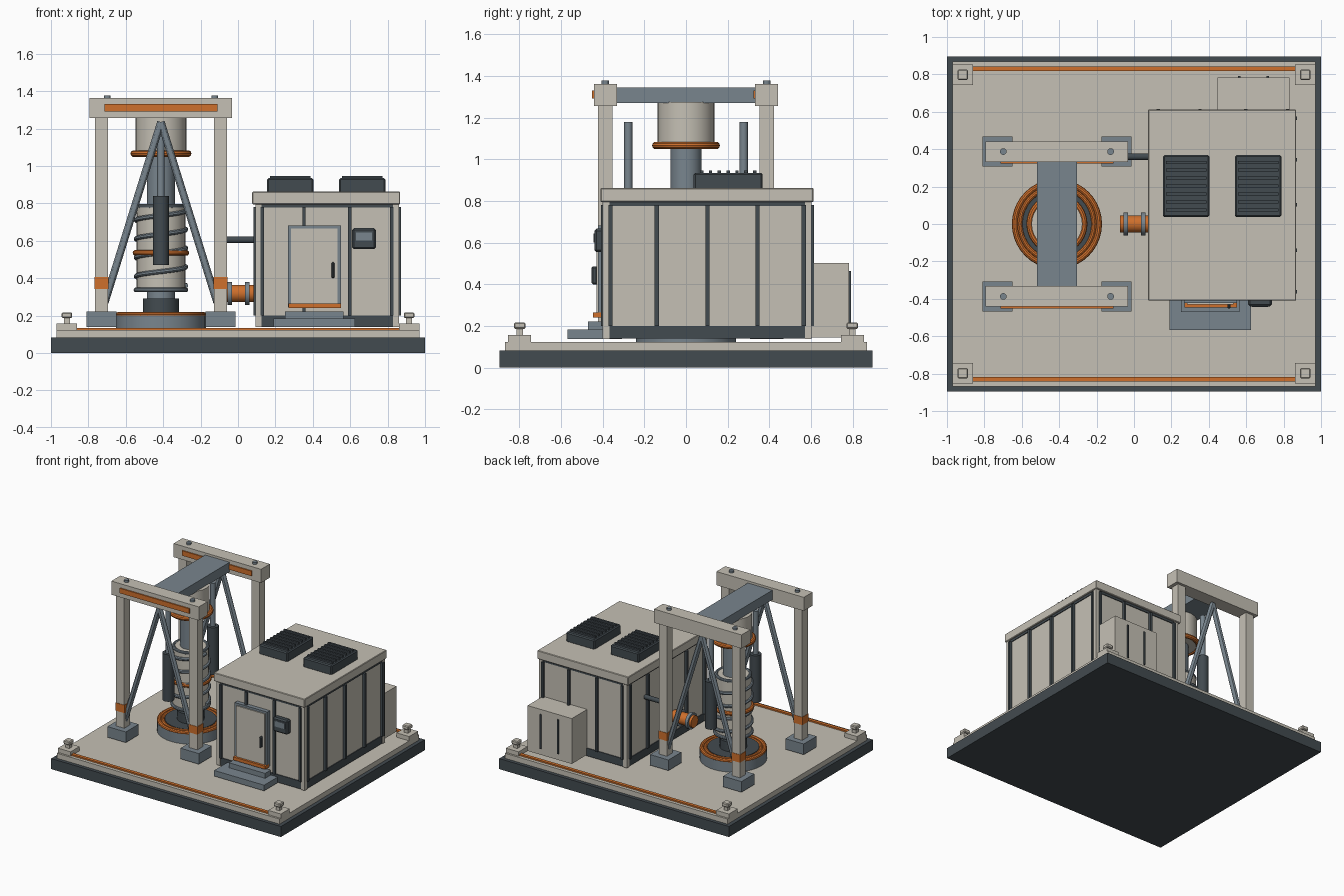
import bpy
import math
from mathutils import Vector

cube = bpy.data.objects.get("Cube")
if cube:
    bpy.data.objects.remove(cube, do_unlink=True)


def material(name, rgb):
    m = bpy.data.materials.new(name)
    m.use_nodes = True
    m.diffuse_color = (*rgb, 1)
    m.node_tree.nodes["Principled BSDF"].inputs["Base Color"].default_value = (*rgb, 1)
    return m


CREAM = material("warm_grey_paint", (0.56, 0.53, 0.46))
DARK = material("charcoal", (0.055, 0.07, 0.08))
STEEL = material("blue_grey_steel", (0.19, 0.235, 0.27))
ORANGE = material("orange_paint", (0.62, 0.16, 0.025))


def finish(name, mat, smooth=False):
    ob = bpy.context.object
    ob.name = name
    ob.data.materials.append(mat)
    if smooth:
        bpy.ops.object.shade_smooth_by_angle()
    return ob


def box(name, mat, x, y, z, bevel=0):
    """Box from (low, high) pairs on each axis."""
    spans = (x, y, z)
    bpy.ops.mesh.primitive_cube_add(size=1, location=[(a + b) / 2 for a, b in spans])
    ob = finish(name, mat)
    for v in ob.data.vertices:
        v.co = [c * (b - a) for c, (a, b) in zip(v.co, spans)]
    if bevel:
        mod = ob.modifiers.new("Bevel", "BEVEL")
        mod.width = bevel
        mod.segments = 1
    return ob


def block(name, mat, cx, cy, size, z, bevel=0):
    """Square block centred on a point in plan."""
    h = size / 2
    return box(name, mat, (cx - h, cx + h), (cy - h, cy + h), z, bevel)


def rod(name, mat, start, end, radius, sides=32):
    a, b = Vector(start), Vector(end)
    bpy.ops.mesh.primitive_cylinder_add(vertices=sides, radius=radius, depth=(b - a).length,
                                        location=(a + b) / 2)
    bpy.context.object.rotation_euler = (b - a).to_track_quat("Z", "Y").to_euler()
    return finish(name, mat, True)


def ring(name, mat, z, major, minor):
    bpy.ops.mesh.primitive_torus_add(location=(TX, 0, z), major_radius=major, minor_radius=minor,
                                     major_segments=40, minor_segments=10)
    return finish(name, mat, True)


# Foundation, edge strips and corner anchors
box("foundation", DARK, (-1, 1), (-0.895, 0.895), (0, 0.083))
box("deck", CREAM, (-0.97, 0.97), (-0.868, 0.868), (0.083, 0.123))
for sy in (-1, 1):
    y = 0.83 * sy
    box("edge_strip", ORANGE, (-0.86, 0.86), (y - 0.013, y + 0.013), (0.12, 0.134))
    for sx in (-1, 1):
        x, y2 = 0.915 * sx, 0.798 * sy
        block("anchor_pad", CREAM, x, y2, 0.11, (0.12, 0.157))
        block("anchor_stem", CREAM, x, y2, 0.032, (0.157, 0.19))
        block("anchor_head", CREAM, x, y2, 0.056, (0.186, 0.217), 0.006)

# Gantry
TX = -0.412
for sy in (-1, 1):
    y = 0.387 * sy
    for sx in (-1, 1):
        x = TX + 0.318 * sx
        block("gantry_foot", STEEL, x, y, 0.16, (0.138, 0.222))
        block("gantry_post", CREAM, x, y, 0.07, (0.2, 1.27))
        block("post_band", ORANGE, x, y, 0.076, (0.343, 0.405))
        rod("diagonal_brace", STEEL, (TX + 0.3 * sx, y, 0.27), (TX, y, 1.235), 0.02, 12)
        bx = TX + 0.287 * sx
        rod("beam_bolt", STEEL, (bx, y, 1.35), (bx, y, 1.377), 0.018, 12)
    box("gantry_beam", CREAM, (-0.793, -0.032), (y - 0.055, y + 0.055), (1.255, 1.362))
    box("beam_plate", ORANGE, (-0.715, -0.11), (y - 0.064, y - 0.055), (1.291, 1.33))
box("cross_beam", STEEL, (TX - 0.107, TX + 0.107), (-0.34, 0.34), (1.27, 1.345))

# Central piston column: name, colour, radius, bottom, top
for name, mat, r, lo, hi in (
        ("column_base", STEEL, 0.24, 0.12, 0.2),
        ("base_plate", DARK, 0.185, 0.19, 0.215),
        ("column_collar", DARK, 0.097, 0.21, 0.29),
        ("piston_rod", STEEL, 0.075, 0.28, 1.08),
        ("lower_cylinder", CREAM, 0.13, 0.33, 0.79),
        ("upper_cylinder", CREAM, 0.136, 1.055, 1.275)):
    rod(name, mat, (TX, 0, lo), (TX, 0, hi), r)
for name, mat, z, major, minor in (
        ("outer_base_ring", ORANGE, 0.205, 0.225, 0.016),
        ("inner_base_ring", ORANGE, 0.205, 0.198, 0.014),
        ("lower_rim", STEEL, 0.337, 0.133, 0.013),
        ("upper_rim", STEEL, 0.785, 0.122, 0.012),
        ("middle_ring", ORANGE, 0.535, 0.135, 0.016),
        ("upper_ring", ORANGE, 1.066, 0.145, 0.018)):
    ring(name, mat, z, major, minor)

# Coil wound round the lower cylinder
curve = bpy.data.curves.new("coil", "CURVE")
curve.dimensions = "3D"
curve.bevel_depth = 0.013
curve.bevel_resolution = 2
curve.use_fill_caps = True
spline = curve.splines.new("POLY")
steps = 128
spline.points.add(steps)
for i, p in enumerate(spline.points):
    t = i / steps
    a = t * 4 * math.tau
    p.co = (TX + 0.133 * math.cos(a), 0.133 * math.sin(a), 0.36 + 0.4 * t, 1)
coil = bpy.data.objects.new("coil", curve)
bpy.context.collection.objects.link(coil)
bpy.ops.object.select_all(action="DESELECT")
coil.select_set(True)
bpy.context.view_layer.objects.active = coil
bpy.ops.object.convert(target="MESH")
finish("coil", STEEL, True)

# Dampers in front of and behind the column
for y in (-0.277, 0.277):
    rod("damper_sleeve", DARK, (TX, y, 0.47), (TX, y, 0.84), 0.042, 20)
    rod("damper_rod", STEEL, (TX, y, 0.8), (TX, y, 1.18), 0.02, 16)

# Pipes between column and cabin
rod("service_pipe", DARK, (-0.06, 0.36, 0.605), (0.12, 0.36, 0.605), 0.018, 16)
rod("flanged_pipe", ORANGE, (-0.075, 0, 0.318), (0.12, 0, 0.318), 0.046, 24)
for x in (-0.045, 0.05):
    rod("pipe_flange", STEEL, (x - 0.012, 0, 0.318), (x + 0.012, 0, 0.318), 0.062, 24)

# Cabin shell
X0, X1, Y0, Y1 = 0.093, 0.86, -0.4, 0.602
box("cabin_walls", CREAM, (X0 + 0.01, X1 - 0.01), (Y0 + 0.01, Y1 - 0.01), (0.14, 0.8))
box("cabin_plinth", DARK, (X0 + 0.004, X1 - 0.004), (Y0 + 0.004, Y1 - 0.004), (0.139, 0.2))
box("cabin_top_trim", DARK, (X0 + 0.004, X1 - 0.004), (Y0 + 0.004, Y1 - 0.004), (0.777, 0.798))
box("cabin_roof", CREAM, (0.075, 0.867), (-0.41, 0.612), (0.795, 0.862), 0.004)
for x in (X0, X1 - 0.032):
    for y in (Y0, Y1 - 0.032):
        box("cabin_corner", CREAM, (x, x + 0.032), (y, y + 0.032), (0.138, 0.8))

# Seam strips on all four walls
for x in (0.13, 0.353, 0.597, 0.823):
    for y in (Y0, Y1):
        box("wall_seam", DARK, (x - 0.009, x + 0.009), (y - 0.008, y + 0.012), (0.2, 0.78))
for y in (-0.362, -0.14, 0.103, 0.343, 0.565):
    for x in (X0, X1):
        box("wall_seam", DARK, (x - 0.011, x + 0.011), (y - 0.01, y + 0.01), (0.2, 0.78))

# Door, threshold, steps and control panel
box("door_frame", STEEL, (0.267, 0.55), (-0.422, -0.39), (0.245, 0.682))
box("door_panel", CREAM, (0.284, 0.533), (-0.43, -0.4), (0.265, 0.665))
box("door_threshold", ORANGE, (0.27, 0.55), (-0.447, -0.4), (0.24, 0.265))
box("door_handle", DARK, (0.499, 0.517), (-0.453, -0.425), (0.4, 0.485), 0.006)
box("lower_step", STEEL, (0.19, 0.625), (-0.568, -0.4), (0.138, 0.183))
box("upper_step", STEEL, (0.25, 0.565), (-0.47, -0.4), (0.183, 0.222))
box("control_panel", DARK, (0.61, 0.737), (-0.44, -0.39), (0.555, 0.667), 0.01)
box("panel_screen", STEEL, (0.63, 0.717), (-0.444, -0.438), (0.6, 0.645))

# Roof vents with louvres
for x in (0.155, 0.54):
    box("roof_vent", DARK, (x, x + 0.248), (0.037, 0.368), (0.855, 0.935), 0.008)
    for i in range(7):
        y = 0.075 + i * 0.0425
        box("vent_louvre", DARK, (x + 0.015, x + 0.233), (y - 0.008, y + 0.008), (0.93, 0.947))

# Equipment box on the back wall
box("rear_box", CREAM, (0.447, 0.832), (0.59, 0.782), (0.145, 0.502))
for x in (0.563, 0.715):
    box("rear_box_slot", DARK, (x - 0.006, x + 0.006), (0.775, 0.791), (0.195, 0.465))
